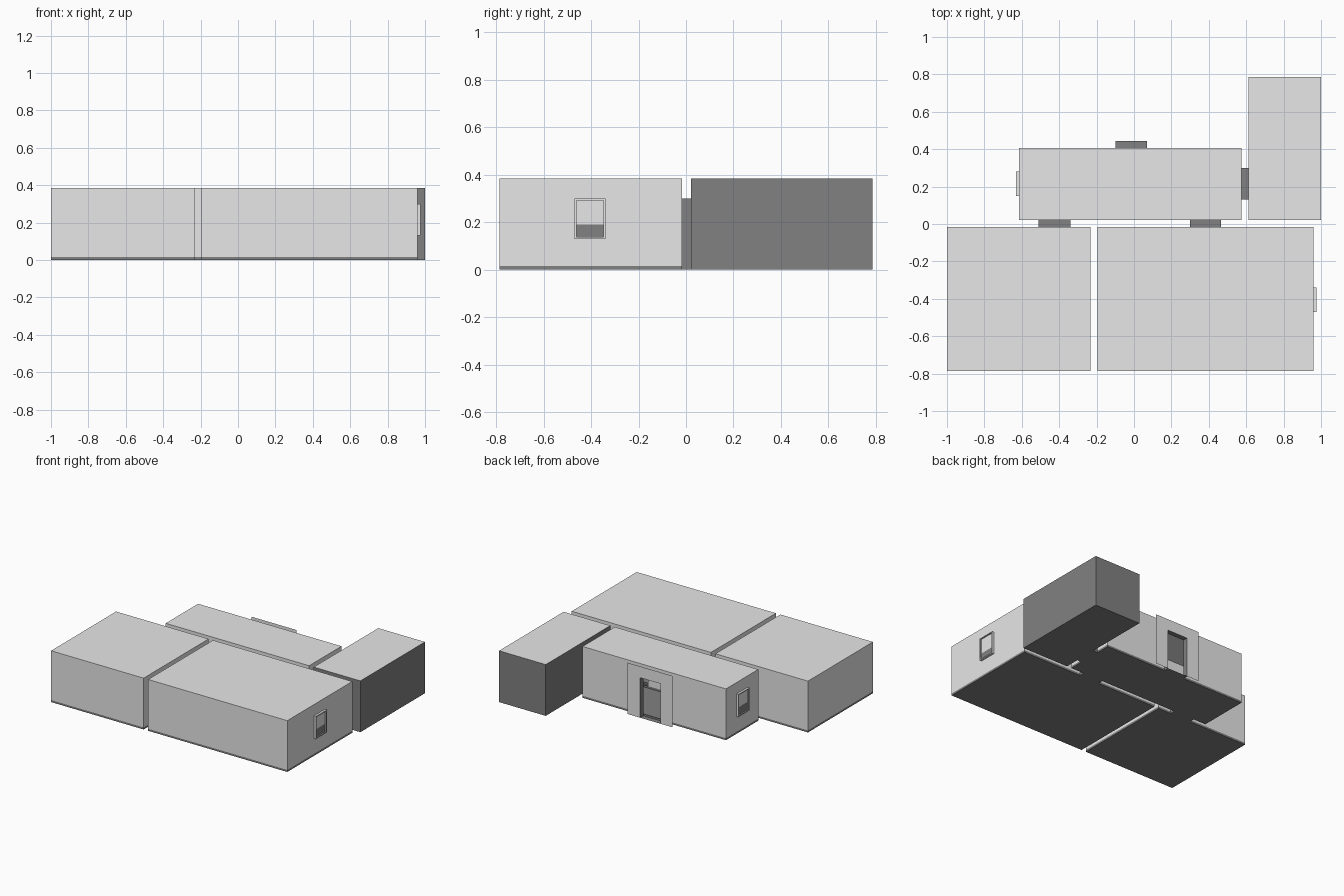
import bpy

if "Cube" in bpy.data.objects:
    bpy.data.objects.remove(bpy.data.objects["Cube"])


def material(name, v):
    m = bpy.data.materials.new(name)
    m.diffuse_color = (v, v, v, 1)
    m.use_nodes = True
    m.node_tree.nodes["Principled BSDF"].inputs["Base Color"].default_value = m.diffuse_color
    return m


LIGHT = material("light_grey", 0.8)
DARK = material("dark_grey", 0.22)
H, F, DOOR_TOP = 0.385, 0.015, 0.30      # ceiling, floor edge, door head


def make(name, quads, mat):
    verts, faces = [], []
    for q in quads:
        faces.append(list(range(len(verts), len(verts) + 4)))
        verts += q
    me = bpy.data.meshes.new(name)
    me.from_pydata(verts, [], faces)
    me.materials.append(mat)
    ob = bpy.data.objects.new(name, me)
    bpy.context.collection.objects.link(ob)
    return ob


def panel(axis, pos, sign, a0, a1, z0, z1):
    """Upright rectangle on the plane axis = pos, facing sign."""
    pts = [(a0, z0), (a1, z0), (a1, z1), (a0, z1)]
    q = [(pos, a, z) if axis == 'x' else (a, pos, z) for a, z in pts]
    return q if (axis == 'x') == (sign > 0) else q[::-1]


def flat(x0, x1, y0, y1, z, up=True):
    q = [(x0, y0, z), (x1, y0, z), (x1, y1, z), (x0, y1, z)]
    return q if up else q[::-1]


def wall(axis, pos, sign, a0, a1, z0, z1, holes):
    """Wall panel split around its openings (h0, h1, bottom, top)."""
    out, a = [], a0
    for h0, h1, b, t in sorted(holes):
        out.append(panel(axis, pos, sign, a, h0, z0, z1))
        out.append(panel(axis, pos, sign, h0, h1, t, z1))
        if b > z0:
            out.append(panel(axis, pos, sign, h0, h1, z0, b))
        a = h1
    out.append(panel(axis, pos, sign, a, a1, z0, z1))
    return out


def room(name, x0, x1, y0, y1, mat, holes):
    sides = {'left': ('x', x0, -1, y0, y1), 'right': ('x', x1, 1, y0, y1),
             'front': ('y', y0, -1, x0, x1), 'back': ('y', y1, 1, x0, x1)}
    walls, skirt = [], []
    for key, s in sides.items():
        walls += wall(*s, F, H, holes.get(key, []))
        skirt.append(panel(*s, 0, F))
    make(name + "_walls", walls, mat)
    make(name + "_ceiling", [flat(x0, x1, y0, y1, H)], LIGHT)
    make(name + "_floor", skirt + [flat(x0, x1, y0, y1, 0, False)], DARK)


def door(a0, a1):
    return (a0, a1, F, DOOR_TOP)


WZ = (0.13, 0.30)
# Rooms
room("left_room", -1, -0.232, -0.787, -0.017, LIGHT,
     {'back': [door(-0.51, -0.34)]})
room("right_room", -0.195, 0.96, -0.787, -0.017, LIGHT,
     {'back': [door(0.30, 0.465)], 'right': [(-0.47, -0.34, *WZ)]})
room("hall", -0.615, 0.575, 0.022, 0.405, LIGHT,
     {'front': [door(-0.51, -0.34), door(0.30, 0.465)],
      'right': [door(0.13, 0.30)], 'back': [door(-0.10, 0.07)],
      'left': [(0.15, 0.28, *WZ)]})
room("side_room", 0.613, 1.0, 0.022, 0.787, DARK,
     {'left': [door(0.13, 0.30)]})


# Door passages between rooms
def passage(name, axis, p0, p1, a0, a1):
    other = 'y' if axis == 'x' else 'x'
    q = [panel(other, a0, -1, p0, p1, 0, DOOR_TOP),
         panel(other, a1, 1, p0, p1, 0, DOOR_TOP)]
    r = (p0, p1, a0, a1) if axis == 'x' else (a0, a1, p0, p1)
    q += [flat(*r, DOOR_TOP), flat(*r, 0, False)]
    make(name, q, DARK)


passage("left_passage", 'y', -0.017, 0.022, -0.51, -0.34)
passage("right_passage", 'y', -0.017, 0.022, 0.30, 0.465)
passage("side_passage", 'x', 0.575, 0.613, 0.13, 0.30)
passage("entrance_passage", 'y', 0.405, 0.443, -0.10, 0.07)

# Outer wall section around the entrance
make("entrance_wall", wall('y', 0.443, 1, -0.20, 0.175, 0, H,
                           [(-0.10, 0.07, 0, DOOR_TOP)]), LIGHT)


# Windows: projecting frame, pane above, dark lower part
def window(name, pos, sign, y0, y1):
    z0, z1, b = WZ[0], WZ[1], 0.008
    out = pos + sign * 0.016
    xa, xb = sorted((pos, out))
    make(name + "_frame",
         wall('x', out, sign, y0, y1, z0, z1,
              [(y0 + b, y1 - b, z0 + b, z1 - b)]) +
         [panel('y', y0, -1, xa, xb, z0, z1), panel('y', y1, 1, xa, xb, z0, z1),
          flat(xa, xb, y0, y1, z1), flat(xa, xb, y0, y1, z0, False)], LIGHT)
    mid = z0 + 0.06
    make(name + "_pane", [panel('x', pos, sign, y0, y1, mid, z1)], LIGHT)
    make(name + "_lower_pane", [panel('x', pos, sign, y0, y1, z0, mid)], DARK)


window("right_window", 0.96, 1, -0.47, -0.34)
window("left_window", -0.615, -1, 0.15, 0.28)
